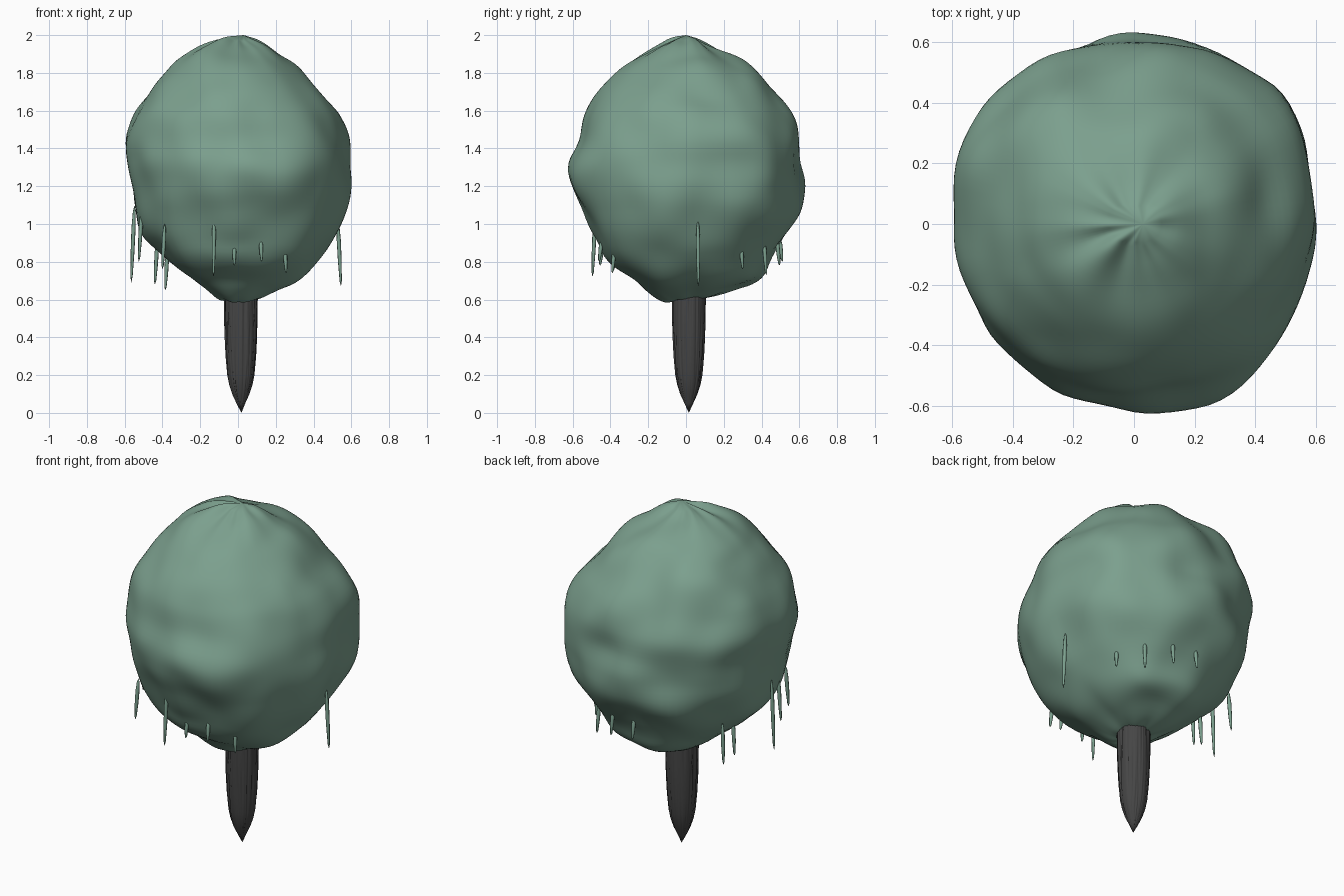
import bpy, bmesh, math
from mathutils import Vector, noise

if "Cube" in bpy.data.objects:
    bpy.data.objects.remove(bpy.data.objects["Cube"])


def material(name, rgb):
    m = bpy.data.materials.new(name)
    m.diffuse_color = (*rgb, 1)
    m.use_nodes = True
    m.node_tree.nodes["Principled BSDF"].inputs["Base Color"].default_value = m.diffuse_color
    return m


def skin(name, rings, mat):
    """Loft rings of equal point count; single-point rings close the ends."""
    bm = bmesh.new()
    vr = [[bm.verts.new(p) for p in r] for r in rings]
    for a, b in zip(vr, vr[1:]):
        n = max(len(a), len(b))
        for i in range(n):
            j = (i + 1) % n
            if len(a) == 1:
                bm.faces.new((a[0], b[j], b[i]))
            elif len(b) == 1:
                bm.faces.new((a[i], a[j], b[0]))
            else:
                bm.faces.new((a[i], a[j], b[j], b[i]))
    bmesh.ops.recalc_face_normals(bm, faces=bm.faces)
    me = bpy.data.meshes.new(name)
    bm.to_mesh(me)
    bm.free()
    ob = bpy.data.objects.new(name, me)
    bpy.context.collection.objects.link(ob)
    me.materials.append(mat)
    for p in me.polygons:
        p.use_smooth = True
    return ob


def catmull(a, b, c, d, t):
    return 0.5 * (2*b + (c-a)*t + (2*a-5*b+4*c-d)*t*t + (3*b-a-3*c+d)*t**3)


green = material("foliage_green", (0.2, 0.35, 0.27))
bark = material("bark", (0.06, 0.06, 0.06))

# Canopy: rows of height and reach toward +x, +y, -x, -y
rows = [(0.61, 0.03, 0.03, 0.03, 0.03), (0.60, 0.11, 0.10, 0.09, 0.11),
        (0.65, 0.23, 0.27, 0.16, 0.22), (0.71, 0.33, 0.40, 0.24, 0.30),
        (0.80, 0.42, 0.46, 0.36, 0.43), (0.92, 0.50, 0.525, 0.48, 0.48),
        (1.06, 0.56, 0.605, 0.535, 0.535), (1.20, 0.595, 0.61, 0.57, 0.59),
        (1.32, 0.59, 0.60, 0.585, 0.61), (1.45, 0.575, 0.60, 0.595, 0.56),
        (1.58, 0.52, 0.555, 0.555, 0.53), (1.70, 0.43, 0.48, 0.47, 0.475),
        (1.80, 0.335, 0.39, 0.385, 0.37), (1.88, 0.25, 0.28, 0.31, 0.26),
        (1.95, 0.16, 0.12, 0.18, 0.13), (1.985, 0.08, 0.05, 0.07, 0.05)]
# Broad swellings: azimuth in degrees, height, amount, vertical spread
bulges = [(-65, 1.25, 0.025, 0.35), (42, 1.30, 0.035, 0.45),
          (135, 1.80, 0.045, 0.14), (140, 1.30, 0.015, 0.4)]


def reach(row, ang):
    q = (ang / (math.pi / 2)) % 4
    k, t = int(q), q - int(q)
    s = t * t * (3 - 2 * t)
    v = row[1:]
    r = v[k] * (1 - s) + v[(k + 1) % 4] * s
    r *= 1 + 0.012 * (1 - math.cos(4 * ang))
    for az, h, amt, w in bulges:
        d = max(0, math.cos(ang - math.radians(az))) ** 8
        r += amt * d * math.exp(-((row[0] - h) / w) ** 2)
    return r


N, STEPS = 96, 5
rings = [[(0.0, 0.0, 0.61)]]
for i in range(len(rows) - 1):
    quad = [rows[max(0, min(len(rows) - 1, i + k))] for k in (-1, 0, 1, 2)]
    for s in range(STEPS):
        row = [catmull(*c, s / STEPS) for c in zip(*quad)]
        ring = []
        for j in range(N):
            a = 2 * math.pi * j / N
            r = reach(row, a)
            p = Vector((r * math.cos(a), r * math.sin(a), row[0]))
            n = Vector((p.x, p.y, p.z - 1.28)).normalized()
            bump = 0.03 * noise.noise(p * 4.2 + Vector((3.1, 1.7, 0.4))) - 0.004
            q = p + n * bump * min(1, r / 0.25)
            # gathered folds at the crown, and a skirt dipping to the front below
            fade = min(1, r / 0.12) * max(0, 1 - r / 0.45)
            fold = noise.noise((2.2 * math.cos(a), 2.2 * math.sin(a), 5.3))
            if row[0] > 1.5:
                q.z += 0.05 * fold * fade
            elif row[0] < 0.8:
                q.z += (0.02 * math.sin(a) + 0.02 * fold) * fade
            ring.append(q)
        rings.append(ring)
rings.append([(0.03, 0.0, 2.0)])
skin("canopy", rings, green)

# Trunk: pointed stake with grooved bark
profile = [(0.05, 0.023), (0.1, 0.046), (0.15, 0.062), (0.2, 0.072),
           (0.3, 0.081), (0.4, 0.086), (0.5, 0.089), (0.6, 0.09), (0.68, 0.09)]
M = 108
rings = [[(0.018, 0.015, 0.0)]]
for z, r in profile:
    ring = []
    for j in range(M):
        a = 2 * math.pi * j / M
        groove = abs(noise.noise((6 * math.cos(a), 6 * math.sin(a), z * 1.5)))
        k = r * (1 - 0.09 * max(0, 1 - groove * 5))
        ring.append((0.015 + k * math.cos(a), 0.015 + k * math.sin(a), z))
    rings.append(ring)
rings.append([(0.015, 0.015, 0.68)])
skin("trunk", rings, bark)

# Hanging moss strands: x, y, tip height, top height
strands = [(-0.565, -0.01, 0.69, 1.10), (-0.525, -0.13, 0.80, 1.08),
           (-0.44, 0.28, 0.68, 0.92), (-0.385, 0.10, 0.65, 0.86),
           (-0.40, -0.38, 0.76, 1.00), (-0.13, -0.495, 0.72, 1.05),
           (-0.02, -0.455, 0.78, 0.90), (0.125, -0.46, 0.80, 0.92),
           (0.255, -0.39, 0.74, 0.88), (0.545, 0.065, 0.67, 1.02),
           (0.375, 0.30, 0.76, 0.90), (0.28, 0.425, 0.73, 0.92),
           (0.14, 0.495, 0.78, 0.93), (-0.01, 0.51, 0.80, 0.93)]
for k, (x, y, lo, hi) in enumerate(strands):
    rings = [[(x, y, lo)]]
    for t, r in ((0.08, 0.006), (0.4, 0.010), (0.7, 0.011), (0.92, 0.007)):
        lean = 1 - 0.03 * t
        rings.append([(x * lean + r * math.cos(j * math.pi / 4),
                       y * lean + r * math.sin(j * math.pi / 4),
                       lo + (hi - lo) * t) for j in range(8)])
    rings.append([(x * 0.97, y * 0.97, hi)])
    skin(f"moss_strand_{k + 1}", rings, green)
